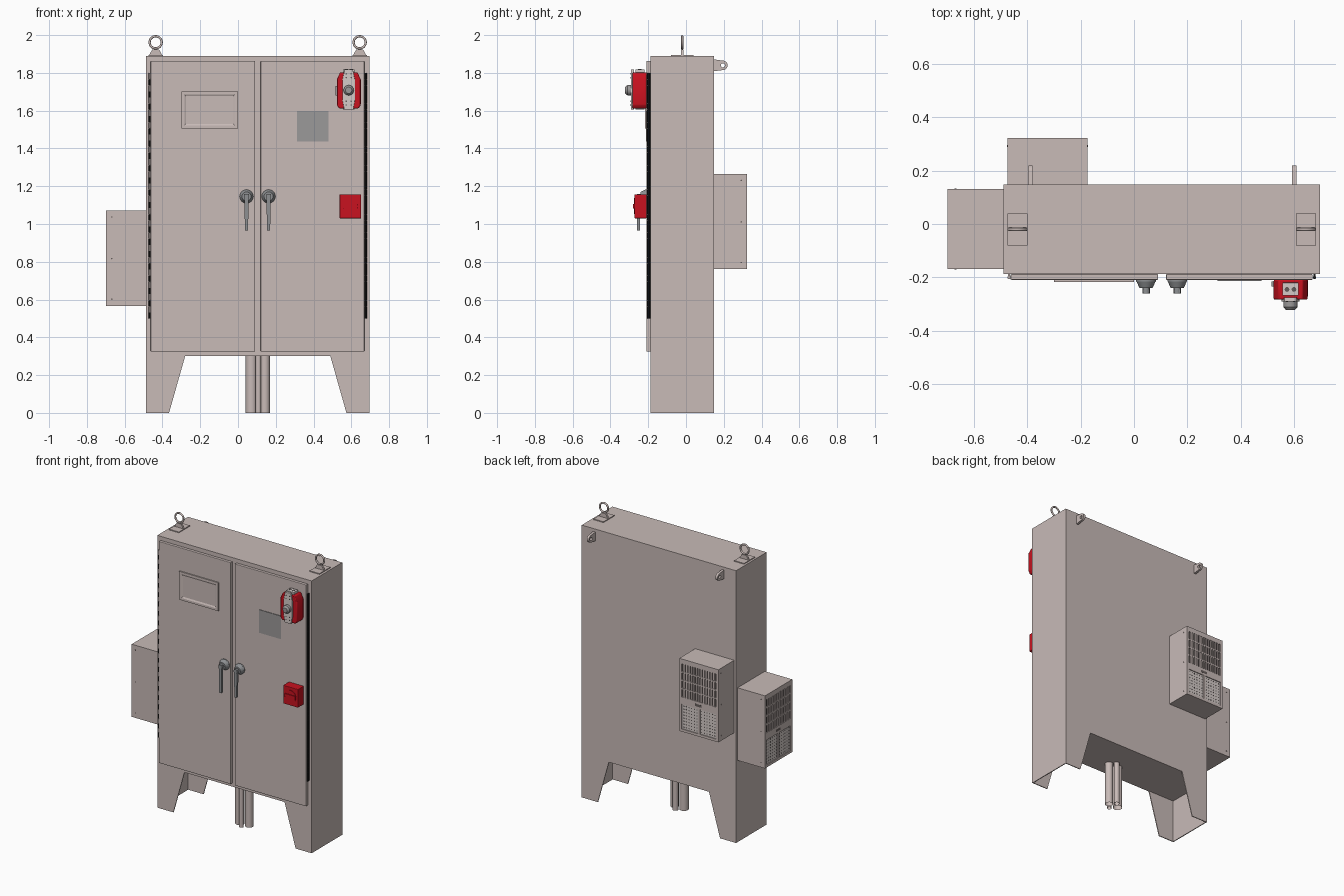
import bpy, bmesh, math
from mathutils import Matrix, Vector

if "Cube" in bpy.data.objects:
    bpy.data.objects.remove(bpy.data.objects["Cube"])

def mat(name, r, g, b):
    m = bpy.data.materials.new(name)
    m.diffuse_color = (r, g, b, 1)
    m.use_nodes = True
    m.node_tree.nodes["Principled BSDF"].inputs["Base Color"].default_value = m.diffuse_color
    return m

BODY = mat("warm_grey_paint", 0.58, 0.495, 0.475)
RED = mat("safety_red", 0.58, 0.006, 0.014)
STEEL = mat("handle_steel", 0.27, 0.28, 0.29)
PLATE = mat("label_grey", 0.33, 0.32, 0.32)
PALE = mat("pale_grey", 0.66, 0.60, 0.58)
DARK = mat("slot_dark", 0.13, 0.11, 0.105)
BLACK = mat("hinge_black", 0.01, 0.01, 0.01)

def finish(name, bm, m, M=None, smooth=False, bevel=0):
    bmesh.ops.recalc_face_normals(bm, faces=bm.faces)
    me = bpy.data.meshes.new(name)
    bm.to_mesh(me)
    bm.free()
    me.materials.append(m)
    ob = bpy.data.objects.new(name, me)
    bpy.context.collection.objects.link(ob)
    if M:
        ob.matrix_world = M
    if bevel:
        b = ob.modifiers.new("bevel", 'BEVEL')
        b.width, b.segments = bevel, 2
    if smooth:
        bpy.context.view_layer.objects.active = ob
        ob.select_set(True)
        bpy.ops.object.shade_smooth_by_angle(angle=math.radians(35))
        ob.select_set(False)
    return ob

def box(bm, x0, x1, y0, y1, z0, z1):
    M = Matrix.Translation(((x0 + x1) / 2, (y0 + y1) / 2, (z0 + z1) / 2)) @ Matrix.Diagonal((x1 - x0, y1 - y0, z1 - z0, 1))
    bmesh.ops.create_cube(bm, size=1, matrix=M)

def cyl(bm, a, b, r1, r2=None, n=24):
    a, b = Vector(a), Vector(b)
    d = b - a
    M = Matrix.Translation((a + b) / 2) @ Vector((0, 0, 1)).rotation_difference(d).to_matrix().to_4x4()
    bmesh.ops.create_cone(bm, cap_ends=True, segments=n, radius1=r1, radius2=r1 if r2 is None else r2, depth=d.length, matrix=M)

def prism(bm, pts, y0, y1):
    """Extrude an x-z outline along y."""
    f = bm.faces.new([bm.verts.new((x, y0, z)) for x, z in pts])
    r = bmesh.ops.extrude_face_region(bm, geom=[f])
    bmesh.ops.translate(bm, vec=(0, y1 - y0, 0), verts=[v for v in r["geom"] if isinstance(v, bmesh.types.BMVert)])

def box_part(name, m, dims, **kw):
    bm = bmesh.new()
    box(bm, *dims)
    return finish(name, bm, m, **kw)

X0, X1, YF, YB = -0.488, 0.697, -0.188, 0.148
DOOR = -0.209
MID = (X0 + X1) / 2

# Cabinet and doors
box_part("cabinet", BODY, (X0, X1, YF, YB, 0.30, 1.89))
box_part("left_door", BODY, (-0.462, 0.09, DOOR, YF, 0.325, 1.863), bevel=0.003)
box_part("right_door", BODY, (0.12, 0.669, DOOR, YF, 0.325, 1.863), bevel=0.003)

# Sheet metal legs: side plate with tapered front and back flanges
for side, name in ((1, "left"), (-1, "right")):
    bm = bmesh.new()
    fx = lambda x: MID + side * (x - MID)
    box(bm, *sorted((fx(X0), fx(X0 + 0.006))), YF, YB, 0, 0.30)
    for y in (YF, YB - 0.006):
        prism(bm, [(fx(x), z) for x, z in ((X0, 0), (-0.365, 0), (-0.28, 0.30), (X0, 0.30))], y, y + 0.006)
    finish(name + "_leg", bm, BODY)

# Long hinges made of knuckles
for name, x, mats in (("left_hinge", -0.468, (BLACK, BODY)), ("right_hinge", 0.676, (BLACK, BLACK))):
    for k in range(2):
        bm = bmesh.new()
        for i in range(k, 40, 2):
            z = 0.5 + i * 0.0325
            cyl(bm, (x, -0.200, z), (x, -0.200, z + 0.031), 0.0065, n=10)
        finish(f"{name}_knuckles_{k}", bm, mats[k], smooth=True)
    box_part(name + "_leaf", mats[1], (x - 0.003, x + 0.003, -0.2, YF, 0.5, 1.8))

# Display with recessed, sloping frame
bm = bmesh.new()
box(bm, -0.30, 0, -0.217, DOOR, 1.505, 1.702)
front = min(bm.faces, key=lambda f: f.calc_center_median().y)
bmesh.ops.inset_region(bm, faces=[front], thickness=0.022)
bmesh.ops.inset_region(bm, faces=[front], thickness=0.014, depth=-0.005)
finish("display_panel", bm, BODY)

# Label plate
box_part("label_plate", PLATE, (0.312, 0.478, -0.213, DOOR, 1.437, 1.597))

# Door handles
for name, x in (("left_handle", 0.045), ("right_handle", 0.162)):
    bm = bmesh.new()
    z = 1.146
    cyl(bm, (x, DOOR, z), (x, -0.215, z), 0.037)
    cyl(bm, (x, -0.215, z), (x, -0.240, z), 0.036, 0.024)
    cyl(bm, (x, -0.240, z), (x, -0.260, z), 0.014)
    prism(bm, [(x - 0.012, z + 0.012), (x + 0.012, z + 0.012), (x + 0.008, 0.965), (x - 0.008, 0.965)], -0.259, -0.243)
    finish(name, bm, STEEL, smooth=True)

# Red disconnect switch
box_part("switch_body", RED, (0.538, 0.652, -0.273, DOOR, 1.03, 1.157), bevel=0.003)
bm = bmesh.new()
cyl(bm, (0.595, -0.273, 1.095), (0.595, -0.276, 1.095), 0.042, n=32)
box(bm, 0.555, 0.635, -0.281, -0.274, 1.083, 1.107)
finish("switch_knob", bm, RED, smooth=True)

# Alarm unit: red body, pale centre strip, dome lamp
bm = bmesh.new()
prism(bm, [(0.523, 1.63), (0.535, 1.612), (0.638, 1.612), (0.650, 1.63), (0.650, 1.765),
           (0.632, 1.803), (0.541, 1.803), (0.523, 1.765)], -0.283, DOOR)
finish("alarm_body", bm, RED, bevel=0.005, smooth=True)
bm = bmesh.new()
prism(bm, [(0.562, 1.606), (0.610, 1.606), (0.620, 1.66), (0.620, 1.76), (0.608, 1.818), (0.564, 1.818),
           (0.552, 1.76), (0.552, 1.66)], -0.291, -0.275)
box(bm, 0.556, 0.617, -0.268, -0.220, 1.795, 1.819)
box(bm, 0.556, 0.617, -0.268, -0.220, 1.606, 1.62)
finish("alarm_strip", bm, PALE, bevel=0.002)
bm = bmesh.new()
cyl(bm, (0.586, -0.290, 1.708), (0.586, -0.310, 1.708), 0.027)
cyl(bm, (0.586, -0.310, 1.708), (0.586, -0.322, 1.708), 0.027, 0.017)
finish("alarm_dome", bm, PLATE, smooth=True)
bm = bmesh.new()
for dx in (-0.013, 0.013):
    for z in (1.63, 1.65, 1.775, 1.795):
        cyl(bm, (0.586 + dx, -0.290, z), (0.586 + dx, -0.2925, z), 0.004, n=8)
    cyl(bm, (0.586 + dx, -0.245, 1.818), (0.586 + dx, -0.245, 1.821), 0.009, n=12)
finish("alarm_holes", bm, DARK)
box_part("alarm_side_tab", PLATE, (0.515, 0.524, -0.235, -0.215, 1.68, 1.73))

# Lifting eyes on the roof
for name, x in (("left", -0.436), ("right", 0.644)):
    bm = bmesh.new()
    box(bm, x - 0.038, x + 0.038, -0.08, 0.04, 1.889, 1.896)
    prism(bm, [(x - 0.034, 1.895), (x + 0.034, 1.895), (x + 0.018, 1.924), (x - 0.018, 1.924)], -0.026, -0.014)
    finish(name + "_lifting_base", bm, BODY)
    bpy.ops.mesh.primitive_torus_add(location=(x, -0.02, 1.962), rotation=(math.pi / 2, 0, 0), major_radius=0.032,
                                     minor_radius=0.006, major_segments=36, minor_segments=10)
    ring = bpy.context.object
    ring.name = name + "_lifting_ring"
    ring.data.materials.append(BODY)
    bpy.ops.object.shade_smooth_by_angle(angle=math.radians(60))
    ring.select_set(False)

# Rear mounting tabs with a hole
for name, x in (("left", -0.388), ("right", 0.600)):
    bm = bmesh.new()
    n, rings = 28, []
    for xx in (x - 0.008, x + 0.008):
        outer, inner = [], []
        for i in range(n):
            c, s = math.cos(math.tau * i / n), math.sin(math.tau * i / n)
            y, z = (0.195 + 0.025 * c, 0.025 * s) if c > -1e-6 else (YB, 0.032 * s)
            outer.append(bm.verts.new((xx, y, 1.84 + z)))
            inner.append(bm.verts.new((xx, 0.195 + 0.011 * c, 1.84 + 0.011 * s)))
        rings += [outer, inner]
    o0, i0, o1, i1 = rings
    for a, b in ((o0, i0), (o1, i1), (o0, o1), (i0, i1)):
        for i in range(n):
            j = (i + 1) % n
            bm.faces.new((a[i], a[j], b[j], b[i]))
    finish(name + "_mounting_tab", bm, BODY)

# Conduits under the cabinet, open at the bottom
bm = bmesh.new()
for x, y, r in ((0.071, -0.080, 0.030), (0.143, -0.080, 0.026), (0.108, -0.118, 0.015), (0.110, -0.042, 0.018)):
    cyl(bm, (x, y, 0), (x, y, 0.305), r)
for f in [f for f in bm.faces if f.calc_center_median().z < 1e-4]:
    bmesh.ops.inset_region(bm, faces=[f], thickness=0.004)
    bmesh.ops.translate(bm, vec=(0, 0, 0.08), verts=f.verts)
finish("conduits", bm, BODY, smooth=True)

# Air conditioners, built with the grille facing +y
def cooler(name, depth, M):
    d = depth
    bm = bmesh.new()
    box(bm, -0.150, 0.150, 0, d - 0.010, 0, 0.504)
    for dims in ((-0.15, 0.15, 0.47, 0.504), (-0.15, 0.15, 0.19, 0.24), (-0.15, 0.15, 0, 0.018),
                 (-0.15, -0.132, 0, 0.504), (0.132, 0.15, 0, 0.504), (-0.008, 0.008, 0.0, 0.20)):
        box(bm, dims[0], dims[1], d - 0.011, d, dims[2], dims[3])
    for i in range(1, 14):                                   # vertical louvre ribs
        x = -0.132 + 0.264 * i / 14
        box(bm, x - 0.005, x + 0.005, d - 0.011, d - 0.001, 0.24, 0.47)
    for z in (0.297, 0.355, 0.413):                          # cross bars
        box(bm, -0.132, 0.132, d - 0.011, d - 0.0005, z - 0.005, z + 0.005)
    finish(name + "_housing", bm, BODY, M)
    bm = bmesh.new()
    box(bm, -0.132, 0.132, d - 0.011, d - 0.008, 0.24, 0.47)
    box(bm, -0.02, 0.03, d - 0.001, d + 0.0005, 0.205, 0.222)
    for sx in (-1, 1):                                       # side screws
        for z in (0.035, 0.25, 0.47):
            cyl(bm, (sx * 0.149, d - 0.03, z), (sx * 0.152, d - 0.03, z), 0.004, n=8)
        for i in range(6):                                   # filter perforations
            for j in range(8):
                x, z = sx * (0.018 + 0.0205 * i), 0.032 + 0.0208 * j
                cyl(bm, (x, d - 0.008, z), (x, d - 0.0055, z), 0.0045, n=8)
    finish(name + "_slots", bm, DARK, M)
    bm = bmesh.new()
    for x in (-0.132, 0.008):
        box(bm, x, x + 0.124, d - 0.011, d - 0.006, 0.018, 0.19)
    finish(name + "_filters", bm, PALE, M)

cooler("rear_cooler", 0.174, Matrix.Translation((-0.324, YB, 0.761)))
cooler("side_cooler", 0.210, Matrix.Translation((X0, -0.019, 0.567)) @ Matrix.Rotation(math.pi / 2, 4, 'Z'))
